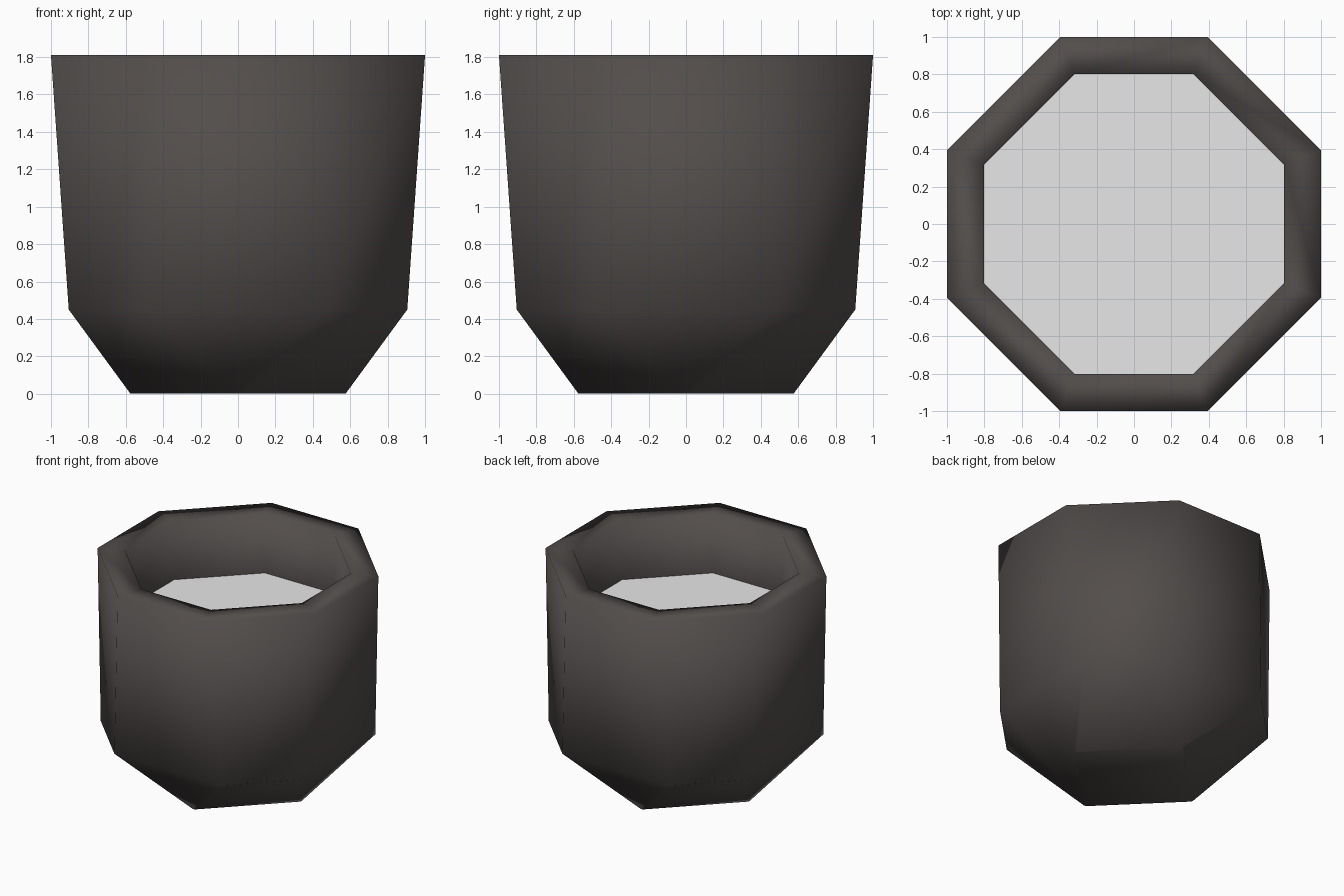
import bpy, bmesh

if "Cube" in bpy.data.objects:
    bpy.data.objects.remove(bpy.data.objects["Cube"])

def material(name, rgb):
    m = bpy.data.materials.new(name)
    m.diffuse_color = (*rgb, 1)
    m.use_nodes = True
    m.node_tree.nodes["Principled BSDF"].inputs["Base Color"].default_value = m.diffuse_color
    return m

def ring(bm, a, c, z):
    """Chamfered square: half width a, half length c of its straight sides."""
    pts = [(a, -c), (a, c), (c, a), (-c, a), (-a, c), (-a, -c), (-c, -a), (c, -a)]
    return [bm.verts.new((x, y, z)) for x, y in pts]

def make(name, rings, mat, cap_start, cap_end):
    bm = bmesh.new()
    rows = [ring(bm, *r) for r in rings]
    for lo, hi in zip(rows, rows[1:]):
        for i in range(8):
            j = (i + 1) % 8
            bm.faces.new((lo[i], lo[j], hi[j], hi[i]))
    if cap_start:
        bm.faces.new(rows[0][::-1])
    if cap_end:
        bm.faces.new(rows[-1])
    for f in bm.faces:
        f.smooth = True
    me = bpy.data.meshes.new(name)
    bm.to_mesh(me)
    bm.free()
    me.materials.append(mat)
    ob = bpy.data.objects.new(name, me)
    bpy.context.collection.objects.link(ob)
    return ob

dark = material("dark warm grey", (0.085, 0.075, 0.071))
pale = material("pale grey", (0.8, 0.8, 0.8))

# cup: narrow foot, flared shoulder, rim, straight inner wall
make("cup", [(0.575, 0.01, 0), (0.905, 0.49, 0.45), (1.0, 0.395, 1.81),
             (0.803, 0.317, 1.81), (0.803, 0.317, 1.33)], dark, True, False)

# filling: flat surface inside the cup
make("filling", [(0.803, 0.317, 1.33)], pale, False, True)
